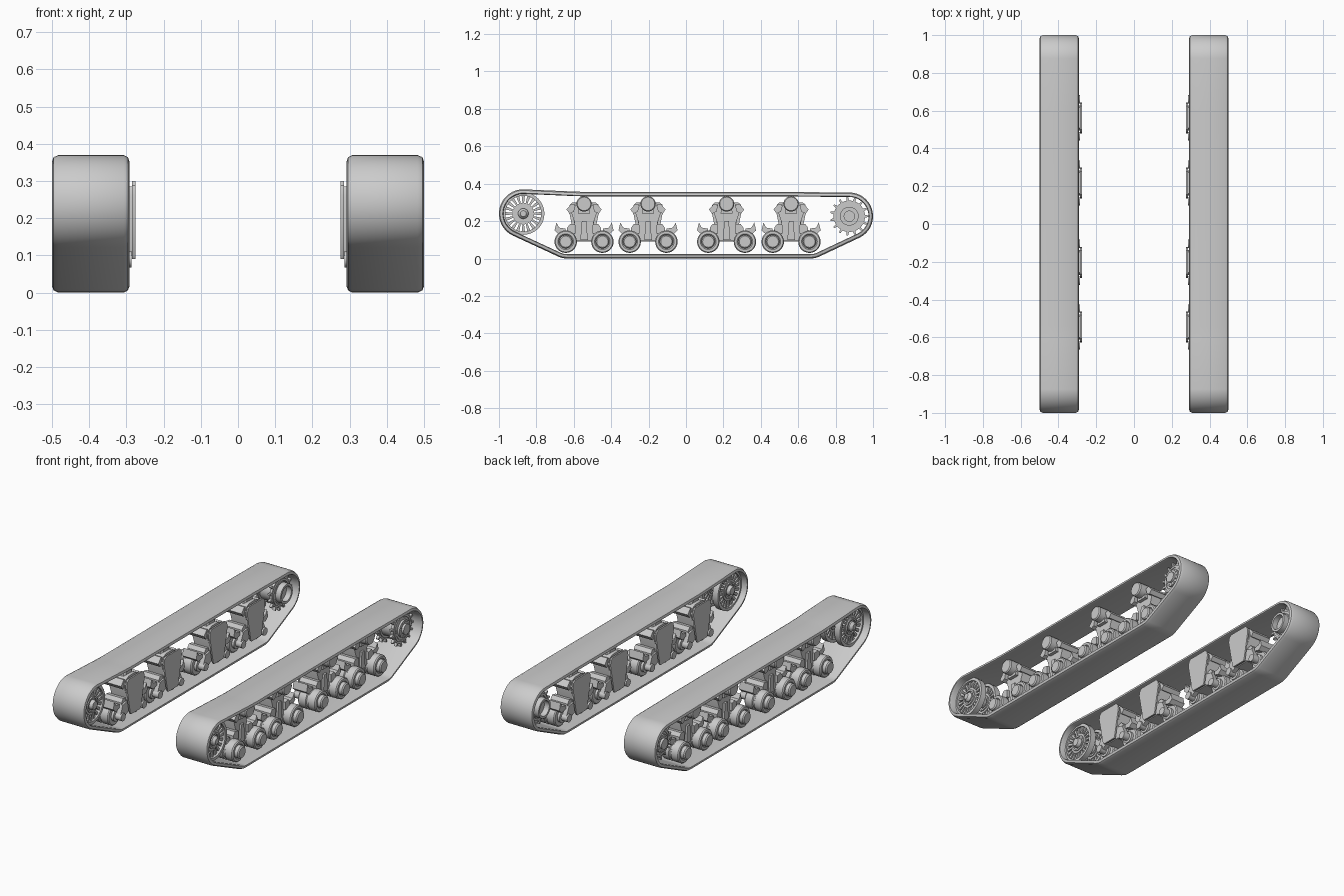
import bpy, bmesh
from math import sin, cos, pi, radians
from mathutils import Vector

cube = bpy.data.objects.get("Cube")
if cube:
    bpy.data.objects.remove(cube)

steel = bpy.data.materials.new("plain_grey")
steel.use_nodes = True
GREY = (0.6, 0.6, 0.6, 1)
steel.diffuse_color = GREY
steel.node_tree.nodes["Principled BSDF"].inputs["Base Color"].default_value = GREY


def skin(bm, rings, closed=False):
    """Bridge rings of equal length with quads; cap the ends when open."""
    rows = [[bm.verts.new(p) for p in ring] for ring in rings]
    n = len(rows[0])
    pairs = list(zip(rows, rows[1:])) + ([(rows[-1], rows[0])] if closed else [])
    for a, b in pairs:
        for i in range(n):
            j = (i + 1) % n
            bm.faces.new((a[i], a[j], b[j], b[i]))
    if not closed:
        bm.faces.new(rows[0])
        bm.faces.new(rows[-1])


def prism(pts, x0, x1):
    """Side profile of (y, z) points extruded across x."""
    return [[(x, y, z) for y, z in pts] for x in (x0, x1)], False


def lathe(y, z, profile, closed=False, n=28):
    """Profile of (radius, x) points turned about the axle at (y, z)."""
    rings = [[(x, y + r * cos(2 * pi * i / n), z + r * sin(2 * pi * i / n))
              for i in range(n)] for r, x in profile]
    return rings, closed


def disc(y, z, r, x0, x1, n=28):
    return lathe(y, z, [(r, x0), (r, x1)], n=n)


def tube(y, z, r0, r1, x0, x1):
    return lathe(y, z, [(r0, x0), (r1, x0), (r1, x1), (r0, x1)], True, 40)


def build(name, *shapes):
    """Join shapes into one object, mirrored to the other side."""
    bm = bmesh.new()
    for rings, closed in shapes:
        skin(bm, rings, closed)
    bmesh.ops.recalc_face_normals(bm, faces=bm.faces)
    mesh = bpy.data.meshes.new(name)
    bm.to_mesh(mesh)
    bm.free()
    mesh.materials.append(steel)
    ob = bpy.data.objects.new(name, mesh)
    bpy.context.collection.objects.link(ob)
    ob.modifiers.new("mirror", 'MIRROR').use_mirror_merge = False
    bpy.ops.object.select_all(action='DESELECT')
    ob.select_set(True)
    bpy.context.view_layer.objects.active = ob
    bpy.ops.object.shade_smooth_by_angle(angle=radians(35))
    return ob


def arc(y, z, r, a0, a1, n):
    return [(y + r * cos(radians(a0 + (a1 - a0) * i / n)),
             z + r * sin(radians(a0 + (a1 - a0) * i / n))) for i in range(n + 1)]


def flip(pts, c, s):
    """Shift a profile to bogie centre c, reversed in y when s is -1."""
    return [(c + s * y, z) for y, z in pts]


def spoke(y, z, r0, r1, w0, w1, a):
    """Tapered radial bar profile."""
    return [(y + r * cos(a) - w * sin(a), z + r * sin(a) + w * cos(a))
            for r, w in ((r0, -w0), (r1, -w1), (r1, w1), (r0, w0))]


# Track band: rounded belt section swept round the side outline
FRONT, REAR = (-0.87, 0.24), (0.873, 0.226)
path = arc(*FRONT, 0.13, 92, 246, 22)
path += [(-0.68, 0.009), (-0.66, 0.002), (-0.635, 0), (0.665, 0), (0.69, 0.002), (0.71, 0.009)]
path += arc(*REAR, 0.127, -66, 88, 22)
path += [(0.62, 0.355), (0.58, 0.356), (-0.54, 0.356), (-0.6, 0.358)]
section = [(0.292, 0.017), (0.296, 0.006), (0.307, 0), (0.483, 0), (0.496, 0.006), (0.5, 0.017),
           (0.5, 0.02), (0.488, 0.024), (0.304, 0.024), (0.292, 0.02)]
rings = []
for i, (y, z) in enumerate(path):
    a, b = path[i - 1], path[(i + 1) % len(path)]
    t = Vector((b[0] - a[0], b[1] - a[1])).normalized()
    rings.append([(x, y - t.y * d, z + t.x * d) for x, d in section])
build("track_band", (rings, True))

# Front idler: two spoked rims on a common hub
idler = [lathe(*FRONT, [(0.022, 0.31), (0.028, 0.325), (0.028, 0.46), (0.016, 0.475)])]
for x in (0.33, 0.43):
    idler += [tube(*FRONT, 0.096, 0.113, x - 0.005, x + 0.03),
              disc(*FRONT, 0.058, x, x + 0.02),
              tube(*FRONT, 0.036, 0.046, x - 0.006, x + 0.028)]
    idler += [prism(spoke(*FRONT, 0.054, 0.1, 0.004, 0.009, 2 * pi * k / 20), x + 0.004, x + 0.018)
              for k in range(20)]
build("idler_wheel", *idler)

# Rear sprocket: toothed rings, drum and stepped hubs
TEETH = 15
gear = []
for k in range(TEETH):
    for f, r in ((-0.5, 0.084), (-0.2, 0.084), (-0.1, 0.103), (0.1, 0.103), (0.2, 0.084)):
        a = 2 * pi * (k + f) / TEETH
        gear.append((REAR[0] + r * cos(a), REAR[1] + r * sin(a)))
sprocket = [disc(*REAR, 0.062, 0.33, 0.45)]
for x in (0.335, 0.43):
    sprocket += [prism(gear, x, x + 0.016), tube(*REAR, 0.064, 0.076, x - 0.005, x + 0.021)]
sprocket += [tube(*REAR, 0.043, 0.056, 0.298, 0.335), disc(*REAR, 0.05, 0.445, 0.462),
             disc(*REAR, 0.03, 0.46, 0.475)]
for k in range(12):
    a = 2 * pi * k / 12
    sprocket.append(disc(REAR[0] + 0.041 * cos(a), REAR[1] + 0.041 * sin(a), 0.004, 0.46, 0.466, 6))
build("drive_sprocket", *sprocket)

# Four bogies: pedestal, shield, roller, arms and two road wheels each
half_body = [(0.045, 0.095), (0.054, 0.13), (0.05, 0.19), (0.07, 0.25), (0.062, 0.285), (0.03, 0.3)]
half_shield = [(0.043, 0.09), (0.05, 0.1), (0.082, 0.262), (0.076, 0.288), (0.062, 0.3)]
arm = [(0.03, 0.105), (0.1, 0.07), (0.12, 0.09), (0.108, 0.115), (0.09, 0.155), (0.04, 0.165)]
shoulder = [(0.045, 0.285), (0.068, 0.292), (0.094, 0.262), (0.078, 0.24), (0.055, 0.25)]
spring_seat = [(0.045, 0.135), (0.09, 0.135), (0.09, 0.165), (0.075, 0.185), (0.045, 0.18)]
horn = [(0.1, 0.14), (0.135, 0.13), (0.158, 0.15), (0.148, 0.192), (0.133, 0.165), (0.1, 0.16)]
wheel = [(0.018, 0.325), (0.034, 0.328), (0.034, 0.342), (0.055, 0.342), (0.06, 0.348),
         (0.06, 0.392), (0.054, 0.396), (0.054, 0.404), (0.06, 0.408), (0.06, 0.45),
         (0.055, 0.456), (0.042, 0.456), (0.036, 0.45), (0.036, 0.472), (0.03, 0.478), (0.012, 0.478)]


def both(half, c):
    return flip(half, c, 1) + flip(half[::-1], c, -1)


for n, c in enumerate((-0.545, -0.203, 0.217, 0.562), 1):
    build(f"bogie_pedestal_{n}", prism(both(half_body, c), 0.3, 0.4),
          prism([(c - 0.02, 0.1), (c + 0.02, 0.1), (c + 0.012, 0.2), (c - 0.012, 0.2)], 0.4, 0.412),
          prism([(c - 0.032, 0.24), (c + 0.032, 0.24), (c + 0.025, 0.3), (c - 0.025, 0.3)], 0.4, 0.42))
    build(f"inner_shield_{n}", prism(both(half_shield, c), 0.276, 0.285),
          prism(both([(0.035, 0.1), (0.066, 0.26), (0.055, 0.285)], c), 0.285, 0.302))
    build(f"return_roller_{n}", lathe(c, 0.292, [(0.03, 0.32), (0.041, 0.328), (0.041, 0.455),
                                                 (0.036, 0.462), (0.015, 0.462)]))
    arms, wheels = [], []
    for s in (-1, 1):
        y = c + s * 0.098
        arms += [prism(flip(arm, c, s), 0.296, 0.322),
                 prism(flip(shoulder, c, s), 0.305, 0.425),
                 prism(flip(spring_seat, c, s), 0.305, 0.415),
                 prism(flip(horn, c, s), 0.31, 0.4),
                 disc(y, 0.09, 0.022, 0.287, 0.33, 16)]
        wheels.append(lathe(y, 0.09, wheel))
    build(f"suspension_arms_{n}", *arms)
    build(f"road_wheels_{n}", *wheels)
